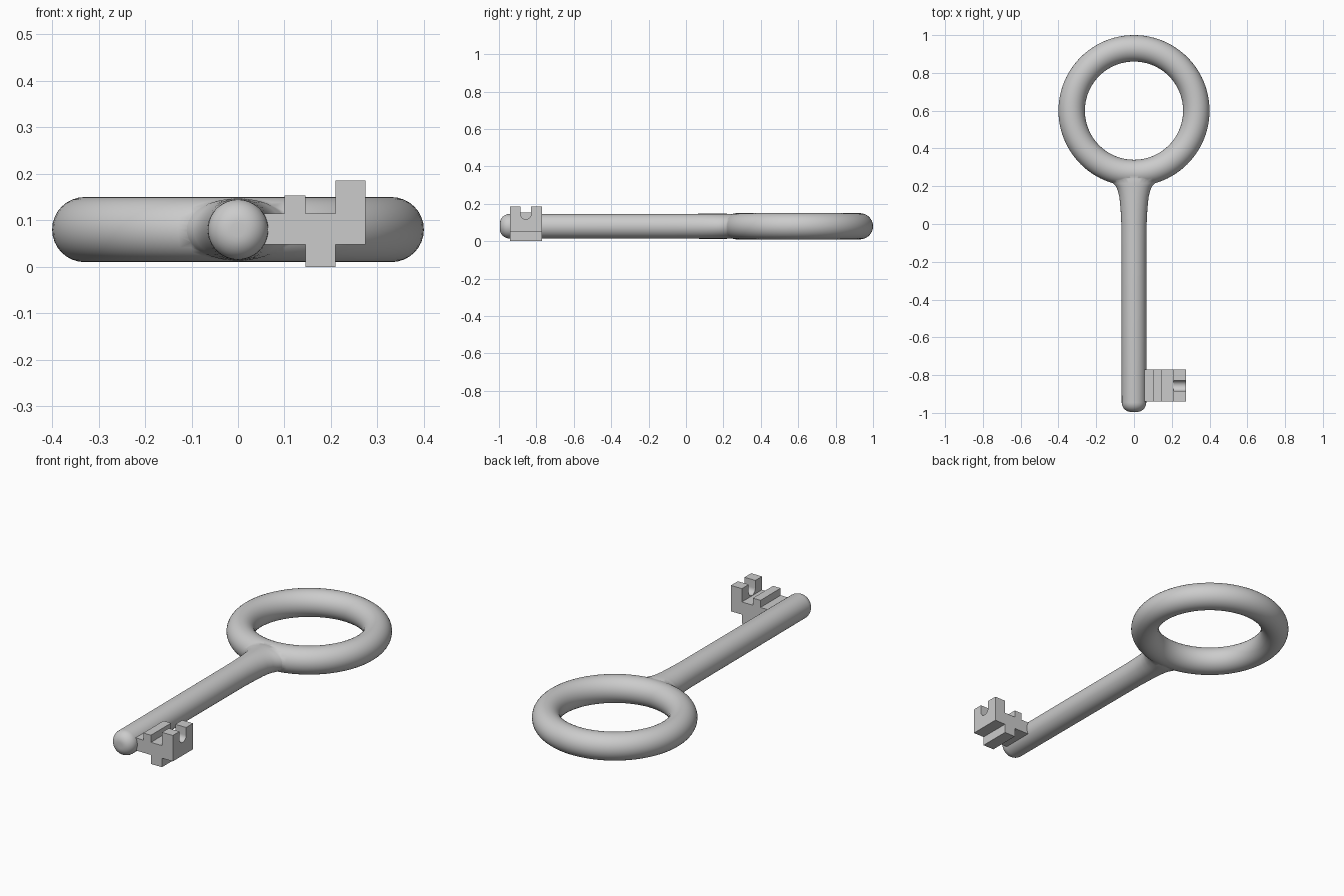
import bpy, bmesh
from math import sin, cos, pi, radians

if "Cube" in bpy.data.objects:
    bpy.data.objects.remove(bpy.data.objects["Cube"])

ZC = 0.08  # height of the key's centre plane


def make_object(name, bm):
    bmesh.ops.recalc_face_normals(bm, faces=bm.faces[:])
    mesh = bpy.data.meshes.new(name)
    bm.to_mesh(mesh)
    bm.free()
    ob = bpy.data.objects.new(name, mesh)
    bpy.context.collection.objects.link(ob)
    return ob


def prism(name, points, extrude):
    """Extrude a flat outline of 3D points along a vector."""
    bm = bmesh.new()
    face = bm.faces.new([bm.verts.new(p) for p in points])
    res = bmesh.ops.extrude_face_region(bm, geom=[face])
    verts = [g for g in res["geom"] if isinstance(g, bmesh.types.BMVert)]
    bmesh.ops.translate(bm, verts=verts, vec=extrude)
    return make_object(name, bm)


def boolean(ob, other, operation):
    mod = ob.modifiers.new("bool", 'BOOLEAN')
    mod.operation = operation
    mod.solver = 'EXACT'
    mod.object = other
    bpy.context.view_layer.objects.active = ob
    bpy.ops.object.modifier_apply(modifier=mod.name)
    bpy.data.objects.remove(other)


def shade(ob, angle):
    bpy.ops.object.select_all(action='DESELECT')
    ob.select_set(True)
    bpy.context.view_layer.objects.active = ob
    bpy.ops.object.shade_smooth_by_angle(angle=radians(angle))


# Shaft: elliptical sections (y, half width, half height), rounded tip, flared root
tip = 0.05
sections = [(-0.995 + tip * (1 - cos(a)), 0.015 + tip * sin(a), 0.015 + tip * sin(a))
            for a in [i * pi / 16 for i in range(9)]]
sections += [(-0.1, 0.066, 0.066), (0.0, 0.067, 0.066), (0.08, 0.071, 0.067),
             (0.14, 0.077, 0.067), (0.175, 0.085, 0.067), (0.2, 0.096, 0.067),
             (0.215, 0.11, 0.067), (0.24, 0.125, 0.066), (0.27, 0.13, 0.06)]
N = 48
bm = bmesh.new()
rings = [[bm.verts.new((w * cos(2 * pi * i / N), y, ZC + h * sin(2 * pi * i / N)))
          for i in range(N)] for y, w, h in sections]
for a, b in zip(rings, rings[1:]):
    for i in range(N):
        j = (i + 1) % N
        bm.faces.new((a[i], a[j], b[j], b[i]))
bm.faces.new(rings[0])
bm.faces.new(rings[-1])
shaft = make_object("shaft", bm)

# Bow: the round finger ring, joined to the shaft
bpy.ops.mesh.primitive_torus_add(location=(0, 0.6, ZC), major_radius=0.33,
                                 minor_radius=0.07, major_segments=96,
                                 minor_segments=32)
bow = bpy.context.object
bow.name = "bow_and_shaft"
boolean(bow, shaft, 'UNION')
shade(bow, 50)

# Bit: stepped outline extruded along the shaft
outline = [(0.05, 0.048), (0.145, 0.048), (0.145, 0.0), (0.21, 0.0), (0.21, 0.048),
           (0.274, 0.048), (0.274, 0.186), (0.21, 0.186), (0.21, 0.115),
           (0.145, 0.115), (0.145, 0.153), (0.10, 0.153), (0.10, 0.115), (0.05, 0.115)]
bit = prism("bit", [(x, -0.94, z) for x, z in outline], (0, 0.17, 0))

# Round-bottomed notch through the tall tooth
r = 0.028
notch = [(-0.856 - r, 0.25)]
notch += [(-0.856 - r * cos(pi * i / 16), 0.145 - r * sin(pi * i / 16)) for i in range(17)]
notch += [(-0.856 + r, 0.25)]
cutter = prism("notch_cutter", [(0.18, y, z) for y, z in notch], (0.15, 0, 0))
cutter.hide_render = True
boolean(bit, cutter, 'DIFFERENCE')
shade(bit, 30)
